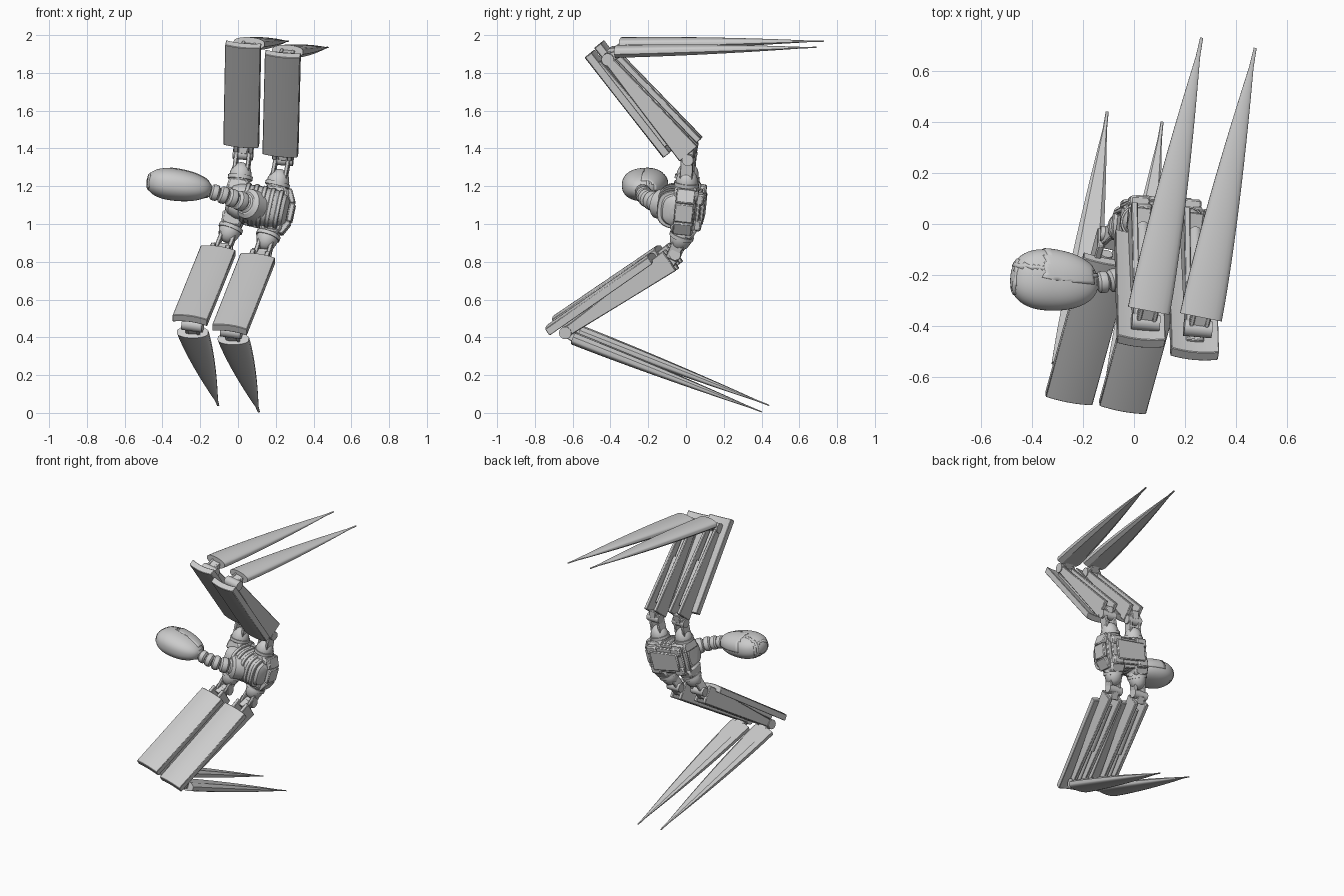
import bpy, bmesh, math
from mathutils import Vector as V, Matrix

if "Cube" in bpy.data.objects:
    bpy.data.objects.remove(bpy.data.objects["Cube"])


def finish(name, bm, bevel=0):
    bmesh.ops.recalc_face_normals(bm, faces=bm.faces)
    me = bpy.data.meshes.new(name)
    bm.to_mesh(me)
    bm.free()
    me.shade_smooth()
    me.set_sharp_from_angle(angle=math.radians(32))
    ob = bpy.data.objects.new(name, me)
    bpy.context.collection.objects.link(ob)
    if bevel:
        m = ob.modifiers.new("bevel", 'BEVEL')
        m.width, m.segments = bevel, 1
    return ob


def loft(name, rings, bevel=0):
    bm = bmesh.new()
    vs = [[bm.verts.new(p) for p in r] for r in rings]
    n = len(vs[0])
    for a, b in zip(vs, vs[1:]):
        for i in range(n):
            bm.faces.new((a[i], a[(i + 1) % n], b[(i + 1) % n], b[i]))
    bm.faces.new(vs[0])
    bm.faces.new(vs[-1])
    return finish(name, bm, bevel)


def frame(a, b, w):
    d = (b - a).normalized()
    w = (w - d * w.dot(d)).normalized()
    return d, w, w.cross(d)


def beam(name, a, b, w, s0, s1, bevel=0.004):
    a, b = V(a), V(b)
    d, w, n = frame(a, b, V(w))
    q = ((-.5, -.5), (.5, -.5), (.5, .5), (-.5, .5))
    return loft(name, [[p + w * x * s[0] + n * y * s[1] for x, y in q]
                       for p, s in ((a, s0), (b, s1))], bevel)


def tube(name, path, radii, seg=20):
    path = [V(p) for p in path]
    d = path[-1] - path[0]
    _, w, n = frame(path[0], path[-1], V((.3, .2, 1)) if abs(d.normalized().z) < .8 else V((1, 0, 0)))
    ang = [2 * math.pi * i / seg for i in range(seg)]
    return loft(name, [[p + (w * math.cos(t) + n * math.sin(t)) * r for t in ang]
                       for p, r in zip(path, radii)])


def cyl(name, a, b, r, r2=None):
    return tube(name, [a, b], [r, r2 or r])


def plate(name, a, b, w, s):
    # thigh armour: gently curved slab, a and b lie on the outer face
    d, w, n = frame(a, b, V(w))
    n = n * s
    xs = [-1 + i / 4 for i in range(9)]
    sec = [(x * .094, .012 * (1 - x * x)) for x in xs]
    sec += [(x * .094, .012 * (1 - x * x) - .042) for x in reversed(xs)]
    loft(name, [[p + w * x + n * y for x, y in sec] for p in (a, b)], .003)


def blade(name, a, b, w, s):
    # shin: domed outer shell, narrower flat inner side, tapering to the foot point
    d, w, n = frame(a, b, V(w))
    n = n * s
    sec = [(math.cos(t), math.sin(t)) for t in [math.pi * i / 10 for i in range(11)]]
    sec = [(x, .3 + .7 * y) for x, y in sec] + [(-1, -.25), (-.65, -.8), (.65, -.8), (1, -.25)]
    rings = []
    for i in range(15):
        t = i / 14
        k = max(1 - t ** 1.5, .07)
        h = max(1 - t ** 1.8, .1)
        rings.append([a.lerp(b, t) + w * x * .083 * k + n * y * .036 * h for x, y in sec])
    loft(name, rings)


def leg(name, s, joint, dome, pivot, femur, knee, pa, pb, sa, sb, w):
    joint, dome, pivot, femur, knee, pa, pb, sa, sb = map(
        V, (joint, dome, pivot, femur, knee, pa, pb, sa, sb))
    w = V(w).normalized()
    # hip: socket, collar, dome, clevis
    beam(name + "_hip_socket", joint, joint.lerp(dome, .7), w, (.12, .14), (.1, .11), .012)
    d = (pivot - dome).normalized()
    tube(name + "_hip_dome", [dome + d * t for t in (-.055, -.03, 0, .025, .045, .056)],
         (.05, .06, .058, .05, .034, .012))
    cyl(name + "_hip_collar", dome - d * .035, dome - d * .015, .066)
    for x in (-.034, .034):
        beam(name + "_hip_clevis", dome + w * x, pivot.lerp(femur, .6) + w * x, w, (.02, .07), (.02, .06))
    cyl(name + "_hip_pin", pivot - w * .052, pivot + w * .052, .03)
    beam(name + "_hip_link", pivot, femur, w, (.045, .06), (.06, .08))
    # thigh: two side rails, centre piston, armour
    d, wf, n = frame(femur, knee, w)
    for x in (-1, 1):
        beam(name + "_thigh_rail", femur - d * .02 + wf * x * .04, knee + wf * x * .038, w,
             (.026, .125), (.022, .05))
    cyl(name + "_thigh_cylinder", femur.lerp(knee, .08), femur.lerp(knee, .6), .024)
    cyl(name + "_thigh_rod", femur.lerp(knee, .6), knee, .013)
    mid = pa.lerp(pb, .5) - n * s * .035
    beam(name + "_armour_rib", mid - d * .3, mid + d * .27, w, (.07, .04), (.07, .04))
    plate(name + "_thigh_armour", pa, pb, w, s)
    # knee and shin
    cyl(name + "_knee_pin", knee - wf * .055, knee + wf * .055, .033)
    beam(name + "_knee_link", knee, sa.lerp(sb, .03), w, (.045, .045), (.06, .04))
    for x in (-.03, .03):
        beam(name + "_knee_fork", knee + wf * x, sa.lerp(sb, .02) + wf * x, w, (.018, .05), (.018, .04))
    blade(name + "_shin", sa, sb, w, s)


up, low = (1, -.12, -.06), (1, -.06, -.05)
leg("left_front_leg", 1, (0, 0, 1.17), (.015, .01, 1.27), (.027, .025, 1.37), (.035, .025, 1.43),
    (.045, -.385, 1.905), (.015, -.06, 1.41), (.025, -.475, 1.94), (.058, -.34, 1.953), (.265, .73, 1.968), up)
leg("left_rear_leg", 1, (.2, 0, 1.13), (.215, .005, 1.235), (.24, .015, 1.34), (.24, .005, 1.39),
    (.25, -.41, 1.875), (.222, -.11, 1.36), (.235, -.525, 1.89), (.262, -.365, 1.912), (.475, .69, 1.935), up)
leg("right_front_leg", -1, (-.02, 0, 1.05), (-.047, -.02, .955), (-.08, -.04, .87), (-.095, -.075, .835),
    (-.24, -.59, .465), (-.105, -.15, .875), (-.255, -.695, .505), (-.24, -.555, .43), (-.105, .44, .04), low)
leg("right_rear_leg", -1, (.18, 0, 1.0), (.152, -.03, .915), (.125, -.055, .84), (.115, -.095, .8),
    (-.035, -.63, .43), (.105, -.185, .835), (-.045, -.73, .455), (-.025, -.59, .395), (.11, .40, .006), low)

# body frame: forward, sideways, up (the robot lies on its side)
F = V((-.97, .06, .2)).normalized()
_, L, U = frame(V((0, 0, 0)), F, V((.2, .1, .97)))
C = V((.1, .0, 1.095))


def P(f, l, u):
    return C + F * f + L * l + U * u


if U.y > 0:
    U = -U


def shell(f, k, lo, hi):
    # rounded body cross-section at station f
    pts = []
    for i in range(28):
        t = 2 * math.pi * i / 28
        c, s = math.cos(t), math.sin(t)
        l = math.copysign(abs(c) ** .65, c) * .105 * k
        u = math.copysign(abs(s) ** .65, s) * (hi if s > 0 else lo) * k
        pts.append(P(f, l, u))
    return pts


loft("body_hull", [shell(f, k, .05, .145) for f, k in
                   ((-.17, .55), (-.15, .8), (-.1, .97), (0, 1), (.1, .93), (.14, .78), (.16, .5))])
for i, f in enumerate((-.12, -.075, -.03, .015, .06)):
    k = 1.07 - abs(f) * .5
    loft("body_rib", [shell(f - .012, k, .05, .145), shell(f + .012, k, .05, .145)], .004)
# underside slabs and side frames
for u, f, l in ((-.045, .165, .115), (-.07, .145, .095), (-.092, .115, .07)):
    beam("belly_slab", P(-f, 0, u), P(f, 0, u), L, (l * 2, .02), (l * 1.8, .02), .006)
for sgn in (-1, 1):
    for f in (-.105, .1):
        beam("shoulder_block", P(f - .05, sgn * .085, 0), P(f + .05, sgn * .085, 0), L,
             (.06, .13), (.06, .12), .012)
        beam("shoulder_cap", P(f - .04, sgn * .07, -.075), P(f + .04, sgn * .07, -.075), L,
             (.06, .04), (.06, .04), .008)
# segmented rear frame
arc = [P(-.15, .12, 0), P(-.185, .05, 0), P(-.185, -.05, 0), P(-.15, -.12, 0)]
for a, b in zip(arc, arc[1:]):
    beam("rear_frame", a, b, F, (.03, .1), (.03, .1), .006)

# neck: stacked barrel segments along a bent path
path = [V(p) for p in ((.07, -.11, 1.1), (.035, -.16, 1.115), (-.01, -.195, 1.13), (-.055, -.215, 1.145),
                       (-.1, -.225, 1.16), (-.145, -.23, 1.172), (-.19, -.23, 1.185))]
for i, (a, b) in enumerate(zip(path, path[1:])):
    r = .056 - .003 * i
    tube("neck_segment", [a.lerp(b, t) for t in (0, .2, .5, .8, 1)], (r * .7, r * .95, r, r * .95, r * .7))
tube("neck_collar", [(.09, -.09, 1.095), (.05, -.14, 1.108), (.04, -.15, 1.112)], (.085, .08, .06), 28)

# head: blunt ellipsoid with a seam band and a raised cover
M = Matrix.Translation((-.312, -.222, 1.205)) @ Matrix.Rotation(.13, 4, 'Y') @ Matrix.Rotation(-.1, 4, 'Z')


def head_part(name, k, keep=None):
    bm = bmesh.new()
    bmesh.ops.create_uvsphere(bm, u_segments=48, v_segments=32, radius=1)
    if keep:
        bmesh.ops.delete(bm, geom=[f for f in bm.faces if not keep(f.calc_center_median())], context='FACES')
    for v in bm.verts:
        c = [math.copysign(abs(x) ** .88, x) for x in v.co]
        taper = 1 - .12 * c[0]
        v.co = M @ V((c[0] * .174 * k, c[1] * .118 * k * taper, c[2] * .084 * k * taper))
    ob = finish(name, bm)
    if keep:
        m = ob.modifiers.new("thick", 'SOLIDIFY')
        m.thickness = .012
        m.offset = -1


head_part("head", 1)
head_part("head_seam", 1.02, lambda c: abs(c.y - .3) < .06 and c.z > -.6)
head_part("head_cover", 1.035, lambda c: -.25 < c.x < .8 and c.y > .02 and c.z > -.1)
head_part("head_face_band", 1.02, lambda c: -.93 < c.x < -.86)
